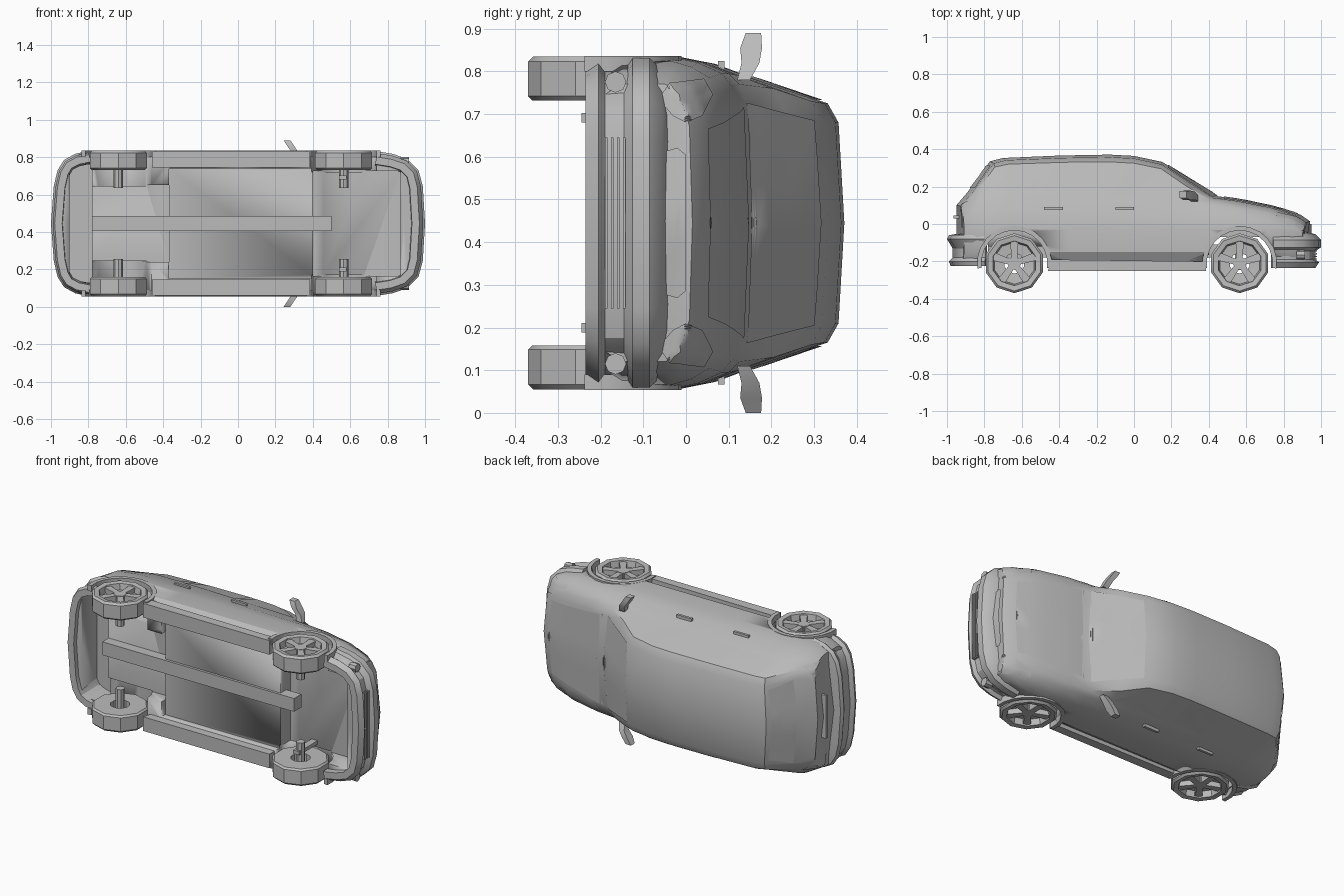
import bpy, bmesh, math
from mathutils import Vector
from mathutils.bvhtree import BVHTree

if "Cube" in bpy.data.objects:
    bpy.data.objects.remove(bpy.data.objects["Cube"])

MID = 0.445  # the car lies on its side: x = length, y = car height, z = car width
grey = bpy.data.materials.new("light_grey")
grey.diffuse_color = (0.5, 0.5, 0.5, 1)
grey.use_nodes = True
grey.node_tree.nodes["Principled BSDF"].inputs["Base Color"].default_value = grey.diffuse_color


def finish(name, bm, angle=30, normals=True):
    bmesh.ops.remove_doubles(bm, verts=bm.verts, dist=1e-5)
    if normals:
        bmesh.ops.recalc_face_normals(bm, faces=bm.faces)
    me = bpy.data.meshes.new(name)
    bm.to_mesh(me)
    bm.free()
    ob = bpy.data.objects.new(name, me)
    bpy.context.collection.objects.link(ob)
    me.materials.append(grey)
    bpy.ops.object.select_all(action='DESELECT')
    ob.select_set(True)
    bpy.context.view_layer.objects.active = ob
    bpy.ops.object.shade_smooth_by_angle(angle=math.radians(angle))
    return ob


def add_prism(bm, pts, z0, z1):
    """Extrude an xy outline from z0 to z1."""
    a = [bm.verts.new((x, y, z0)) for x, y in pts]
    b = [bm.verts.new((x, y, z1)) for x, y in pts]
    bm.faces.new(a[::-1])
    bm.faces.new(b)
    for i in range(len(pts)):
        j = (i + 1) % len(pts)
        bm.faces.new((a[i], a[j], b[j], b[i]))


def prism(name, pts, z0, z1):
    bm = bmesh.new()
    add_prism(bm, pts, z0, z1)
    return finish(name, bm)


def rect(x0, x1, y0, y1):
    return [(x0, y0), (x1, y0), (x1, y1), (x0, y1)]


def circle(cx, cy, r, n):
    return [(cx + r * math.sin(2 * math.pi * i / n), cy - r * math.cos(2 * math.pi * i / n)) for i in range(n)]


def bow(x, y, w):
    """Round the plan shape toward both ends."""
    k = min(1, max(0, (abs(x) - 0.1) / 0.3))
    return (x - math.copysign(0.055 * k * (w / 0.39) ** 2, x), y, w)


# Body shell: x, bottom, half width, shoulder y, belt y, belt w, roof edge y, roof edge w, top y
STATIONS = [
    (-0.95, -.20, .340, -.04, .04, .32, .09, .28, .10),
    (-0.89, -.20, .375, -.02, .11, .345, .155, .30, .17),
    (-0.77, -.20, .388, -.02, .16, .335, .305, .275, .335),
    (-0.70, -.20, .390, -.02, .16, .338, .320, .278, .353),
    (-0.40, -.20, .390, -.03, .15, .342, .330, .28, .366),
    (-0.13, -.20, .390, -.03, .14, .345, .332, .28, .371),
    (0.00, -.20, .390, -.03, .13, .345, .325, .28, .364),
    (0.15, -.20, .390, -.03, .12, .347, .295, .285, .332),
    (0.30, -.20, .390, -.03, .115, .347, .205, .315, .242),
    (0.45, -.20, .390, -.03, .10, .350, .125, .325, .148),
    (0.58, -.20, .388, -.03, .085, .350, .108, .320, .130),
    (0.76, -.20, .378, -.03, .055, .340, .075, .305, .092),
    (0.89, -.20, .350, -.04, .015, .315, .03, .280, .05),
    (0.94, -.20, .325, -.05, -.015, .300, -.005, .270, .015)]


def section(s):
    x, yb, ws, ysh, ybt, wb, yre, wr, yt = s
    pts = [(yb, 0), (yb, ws - .03), (yb + .05, ws), (ysh, ws), ((ysh + ybt) / 2, ws * .6 + wb * .4 + .003),
           (ybt, wb), (yre, wr), (yre + (yt - yre) * .65, wr * .84), (yt, 0)]
    return [bow(x, y, w) for y, w in pts]


bm = bmesh.new()
for side in (1, -1):
    def vert(p):
        return bm.verts.new((p[0], p[1], MID + side * p[2]))
    rows = [[vert(p) for p in section(s)] for s in STATIONS]
    for a, b in zip(rows, rows[1:]):
        for i in range(8):
            bm.faces.new((a[i], a[i + 1], b[i + 1], b[i]))
    for s, row in ((STATIONS[0], rows[0]), (STATIONS[-1], rows[-1])):  # end caps
        mid = [row[0]] + [vert((s[0], p[1], 0)) for p in section(s)[1:8]] + [row[8]]
        for i in range(1, 7):
            bm.faces.new((row[i], row[i + 1], mid[i + 1], mid[i]))
        bm.faces.new((row[7], row[8], mid[7]))
        bm.faces.new((row[0], row[1], mid[1]))
body = finish("body_shell", bm)

# Wheel wells and underbody recesses
AXLES = ((-0.64, 0.20), (0.565, 0.275))
AY = -0.21
cuts = [(rect(-.37, .40, -.4, -.165), .15, .74), (rect(-.78, -.37, -.4, -.12), .24, .65),
        (rect(.40, .87, -.4, -.07), .165, .725), (rect(-.90, -.78, -.4, -.06), .13, .76)]
for ax, inner in AXLES:
    for side in (1, -1):
        z = sorted((MID + side * inner, MID + side * .5))
        cuts.append((circle(ax, AY, .178, 20), z[0], z[1]))
for pts, z0, z1 in cuts:
    cutter = prism("cutter", pts, z0, z1)
    bpy.context.view_layer.objects.active = body
    mod = body.modifiers.new("cut", 'BOOLEAN')
    mod.operation, mod.solver, mod.object = 'DIFFERENCE', 'EXACT', cutter
    bpy.ops.object.modifier_apply(modifier=mod.name)
    bpy.data.objects.remove(cutter)
bm = bmesh.new()
bm.from_mesh(body.data)
tree = BVHTree.FromBMesh(bm)
bm.free()


def panel(name, pts, axis, lift=0.004):
    """Thin panel laid on the body; pts are (a, b) seen along the axis."""
    bm = bmesh.new()

    def place(a, b, h):
        return Vector((h, a, b)) if axis.x else (Vector((a, h, b)) if axis.y else Vector((a, b, h)))
    bm.faces.new([bm.verts.new(place(a, b, 0)) for a, b in pts])
    bmesh.ops.triangulate(bm, faces=bm.faces)
    bmesh.ops.subdivide_edges(bm, edges=bm.edges, cuts=5, use_grid_fill=True)
    for v in bm.verts:
        hit = tree.ray_cast(v.co + axis * 2, -axis)
        if hit[0]:
            v.co = hit[0] + hit[1] * lift
    bm.normal_update()
    for f in bm.faces:
        if f.normal.dot(axis) < 0:
            f.normal_flip()
    finish(name, bm, normals=False)


X, Y, Z = Vector((1, 0, 0)), Vector((0, 1, 0)), Vector((0, 0, 1))
WINDOWS = [[(-.11, .155), (.27, .145), (.12, .275), (.03, .31), (-.11, .318)],
           [(-.50, .175), (-.13, .157), (-.13, .318), (-.42, .31)],
           [(-.74, .18), (-.53, .178), (-.46, .30), (-.68, .295)]]
for side in (1, -1):
    for w, label in zip(WINDOWS, ("front", "rear", "quarter")):
        panel(label + "_side_window", w, Z * side)
    panel("headlight", [(-.065, MID + side * .29), (-.03, MID + side * .25), (.0, MID + side * .235),
                        (.035, MID + side * .25), (.06, MID + side * .30), (.04, MID + side * .335),
                        (-.04, MID + side * .325)], X)
    panel("tail_light", [(-.02, MID + side * .25), (.10, MID + side * .25), (.13, MID + side * .31),
                         (-.02, MID + side * .325)], -X)
panel("windscreen", [(.18, MID - .24), (.42, MID - .28), (.445, MID), (.42, MID + .28), (.18, MID + .24)], Y)
panel("bonnet", [(.48, MID - .27), (.86, MID - .22), (.88, MID), (.86, MID + .22), (.48, MID + .27), (.50, MID)], Y)
panel("rear_window", [(.19, MID - .25), (.19, MID + .25), (.31, MID + .21), (.31, MID - .21)], -X)
panel("upper_grille", [(-.07, MID - .09), (-.055, MID - .165), (-.02, MID - .175), (.0, MID - .16),
                       (.0, MID + .16), (-.02, MID + .175), (-.055, MID + .165), (-.07, MID + .09)], X, .009)


def bumper(name, path, profile):
    """Sweep a (depth, height) profile around the plan path."""
    half = [Vector(p) for p in path]
    full = [Vector((p.x, -p.y)) for p in half[:0:-1]] + half
    bm = bmesh.new()
    rows = []
    for i, p in enumerate(full):
        t = full[min(i + 1, len(full) - 1)] - full[max(i - 1, 0)]
        n = Vector((t.y, -t.x)).normalized()
        if n.x * p.x < 0:
            n = -n
        rows.append([bm.verts.new((p.x - n.x * d, y, MID + p.y - n.y * d)) for d, y in profile])
    m = len(profile)
    for a, b in zip(rows, rows[1:]):
        for j in range(m):
            bm.faces.new((a[j], a[(j + 1) % m], b[(j + 1) % m], b[j]))
    bm.faces.new(rows[0])
    bm.faces.new(rows[-1])
    finish(name, bm)


bumper("front_bumper", [(1, 0), (.988, .2), (.965, .285), (.905, .345), (.83, .372), (.745, .386)],
       [(.08, -.04), (.03, -.055), (0, -.085), (0, -.125), (.03, -.145), (.03, -.19), (.01, -.205),
        (.03, -.235), (.07, -.235), (.08, -.10)])
bumper("rear_bumper", [(-1, 0), (-.985, .2), (-.965, .285), (-.93, .34), (-.87, .373), (-.80, .388)],
       [(.07, -.05), (.01, -.06), (0, -.08), (.03, -.13), (.03, -.18), (.01, -.20), (.02, -.225),
        (.06, -.225), (.07, -.10)])

# Lower grille slats and number-plate recess trim
for i in range(4):
    y = -.19 + i * .014
    prism("grille_slat", rect(.94, .978, y, y + .006), MID - .2, MID + .2)
prism("tailgate_handle", rect(-.965, -.93, .03, .045), MID - .13, MID + .13)
prism("floor_tunnel", rect(-.78, .50, -.18, -.11), MID - .04, MID + .04)
prism("cowl", rect(.40, .47, .10, .135), MID - .27, MID + .27)


def wheel(ax, side):
    """Ten-sided tyre with a five-spoke rim."""
    n = 10
    zin, zout = MID + side * .287, MID + side * .390
    prof = [(.055, zin), (.15, zin), (.16, zin + side * .01), (.16, zout - side * .012), (.148, zout),
            (.12, zout - side * .004), (.112, zout - side * .04), (.055, zout - side * .045)]
    bm = bmesh.new()
    rings = [[bm.verts.new((x, y, z)) for x, y in circle(ax, AY, r, n)] for r, z in prof]
    for a, b in zip(rings, rings[1:] + rings[:1]):
        for i in range(n):
            bm.faces.new((a[i], a[(i + 1) % n], b[(i + 1) % n], b[i]))
    finish("tyre", bm)
    bm = bmesh.new()
    za, zb = sorted((zout - side * .05, zout - side * .012))
    add_prism(bm, circle(ax, AY, .035, n), za, zb + .002)
    for k in range(5):
        t = math.pi / 2 + k * 2 * math.pi / 5
        c, s = math.cos(t), math.sin(t)
        add_prism(bm, [(ax + c * r - s * h, AY + s * r + c * h)
                       for r, h in ((.02, -.015), (.118, -.022), (.118, .022), (.02, .015))], za, zb)
    finish("rim", bm)
    zc = sorted((MID + side * .19, zout - side * .05))
    prism("axle_hub", circle(ax, AY, .025, 8), zc[0], zc[1])


for side in (1, -1):
    def span(a, b):
        return sorted((MID + side * a, MID + side * b))
    for ax, inner in AXLES:
        wheel(ax, side)
        # Arch lip around each wheel
        arc = [math.radians(-8 + 196 * i / 12) for i in range(13)]
        pts = [(ax + .2 * math.cos(t), AY + .2 * math.sin(t)) for t in arc]
        pts += [(ax + .176 * math.cos(t), AY + .176 * math.sin(t)) for t in arc[::-1]]
        prism("arch_lip", pts, *span(.355, .391))
    prism("sill", [(-.46, -.25), (.385, -.25), (.385, -.20), (-.44, -.19)], *span(.30, .385))
    prism("mud_flap", rect(.54, .58, -.245, -.06), *span(.235, .257))
    for hx in (-.05, -.43):
        prism("door_handle", rect(hx - .05, hx + .05, .075, .09), *span(.35, .379))
    # Wing mirror leaning backward and outward
    bm = bmesh.new()
    rows = [[bm.verts.new((x + dx, y, MID + side * w)) for dx, y in
             ((-.018, y0), (.018, y0), (.018, y1), (-.018, y1))]
            for x, w, y0, y1 in ((.325, .335, .12, .15), (.31, .375, .13, .172), (.285, .41, .127, .178),
                                 (.262, .445, .14, .176))]
    for a, b in zip(rows, rows[1:]):
        for i in range(4):
            bm.faces.new((a[i], a[(i + 1) % 4], b[(i + 1) % 4], b[i]))
    bm.faces.new(rows[0])
    bm.faces.new(rows[-1])
    finish("wing_mirror", bm)
    # Fog lamp
    bm = bmesh.new()
    ring = circle(-.165, MID + side * .33, .025, 8)
    a = [bm.verts.new((.87, y, z)) for y, z in ring]
    b = [bm.verts.new((.915, y, z)) for y, z in ring]
    for i in range(8):
        bm.faces.new((a[i], a[(i + 1) % 8], b[(i + 1) % 8], b[i]))
    bm.faces.new(a)
    bm.faces.new(b)
    finish("fog_lamp", bm)
